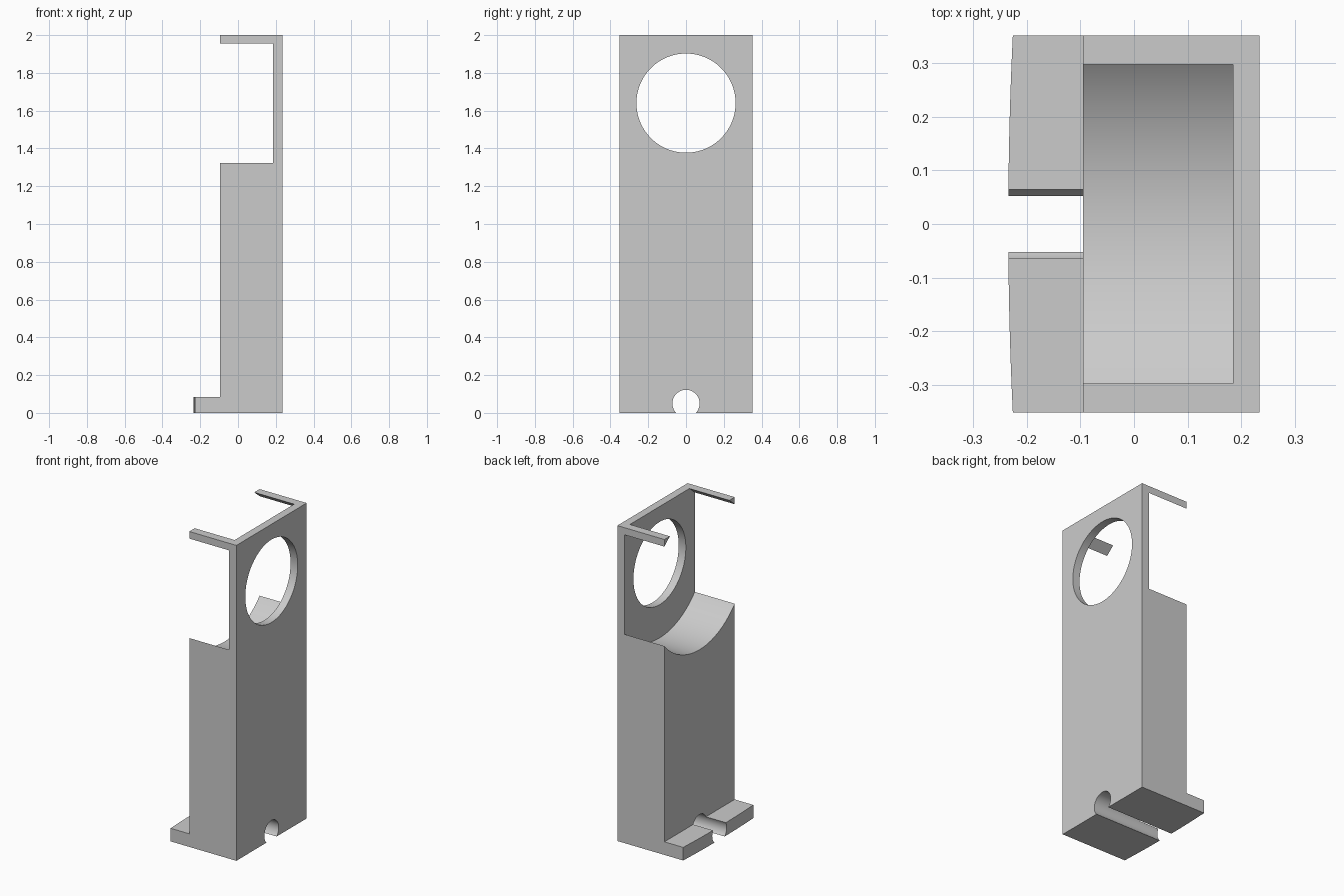
import bpy, bmesh
from math import sin, cos, pi, sqrt, radians
from mathutils import Vector

if "Cube" in bpy.data.objects:
    bpy.data.objects.remove(bpy.data.objects["Cube"])

HALF_W, BACK, FACE, PLATE = 0.352, 0.235, -0.095, 0.185
HOLE_Z, SEAT_R = 1.64, 0.473

grey = bpy.data.materials.new("plain grey")
grey.use_nodes = True
color = (0.6, 0.6, 0.6, 1)
grey.diffuse_color = color
grey.node_tree.nodes["Principled BSDF"].inputs["Base Color"].default_value = color


def prism(name, points, offset):
    """Extrude a closed outline of 3D points along an offset."""
    bm = bmesh.new()
    face = bm.faces.new([bm.verts.new(p) for p in points])
    new = bmesh.ops.extrude_face_region(bm, geom=[face])["geom"]
    moved = [v for v in new if isinstance(v, bmesh.types.BMVert)]
    bmesh.ops.translate(bm, verts=moved, vec=Vector(offset))
    bmesh.ops.recalc_face_normals(bm, faces=bm.faces)
    mesh = bpy.data.meshes.new(name)
    bm.to_mesh(mesh)
    bm.free()
    mesh.materials.append(grey)
    obj = bpy.data.objects.new(name, mesh)
    bpy.context.collection.objects.link(obj)
    return obj


def arc(z, r, start, end, n):
    """Points of an arc in the YZ plane."""
    angles = [radians(start + (end - start) * i / n) for i in range(n + 1)]
    return [(r * cos(a), z + r * sin(a)) for a in angles]


def cutter_along_x(name, outline, x0, x1):
    return prism(name, [(x0, y, z) for y, z in outline], (x1 - x0, 0, 0))


# Solid stand: straight back, slightly bowed foot front
bow = [(-BACK + 0.0085 * t * t, HALF_W * t, 0) for t in [i / 8 - 1 for i in range(17)]]
stand = prism("stand", bow + [(BACK, HALF_W, 0), (BACK, -HALF_W, 0)], (0, 0, 2))

# Recess that leaves the foot in front of the upright
recess = [(-0.5, 0.083), (-0.5, 2.2), (FACE, 2.2), (FACE, 0.083)]
cutters = [prism("foot_recess_cutter", [(x, -0.5, z) for x, z in recess], (0, 1, 0))]

# Round seat, open at the sides, leaving two slim top corner bars
seat = arc(HOLE_Z, SEAT_R, -148, -32, 48)
seat += [(0.4, 1.915), (0.25, 2.04), (-0.25, 2.04), (-0.4, 1.915)]
cutters.append(cutter_along_x("seat_cutter", seat, -0.5, PLATE))

# Round window in the back plate, and cable channel along the base
for name, z, r, n in (("window_cutter", HOLE_Z, 0.2625, 96),
                      ("cable_channel_cutter", 0.05, 0.0722, 48)):
    cutters.append(cutter_along_x(name, arc(z, r, 0, 360, n)[:-1], -0.5, 0.5))

bpy.context.view_layer.objects.active = stand
stand.select_set(True)
for cutter in cutters:
    mod = stand.modifiers.new(cutter.name, "BOOLEAN")
    mod.operation, mod.solver, mod.object = "DIFFERENCE", "EXACT", cutter
    bpy.ops.object.modifier_apply(modifier=mod.name)
    bpy.data.objects.remove(cutter)

bpy.ops.object.shade_smooth_by_angle(angle=radians(30))
